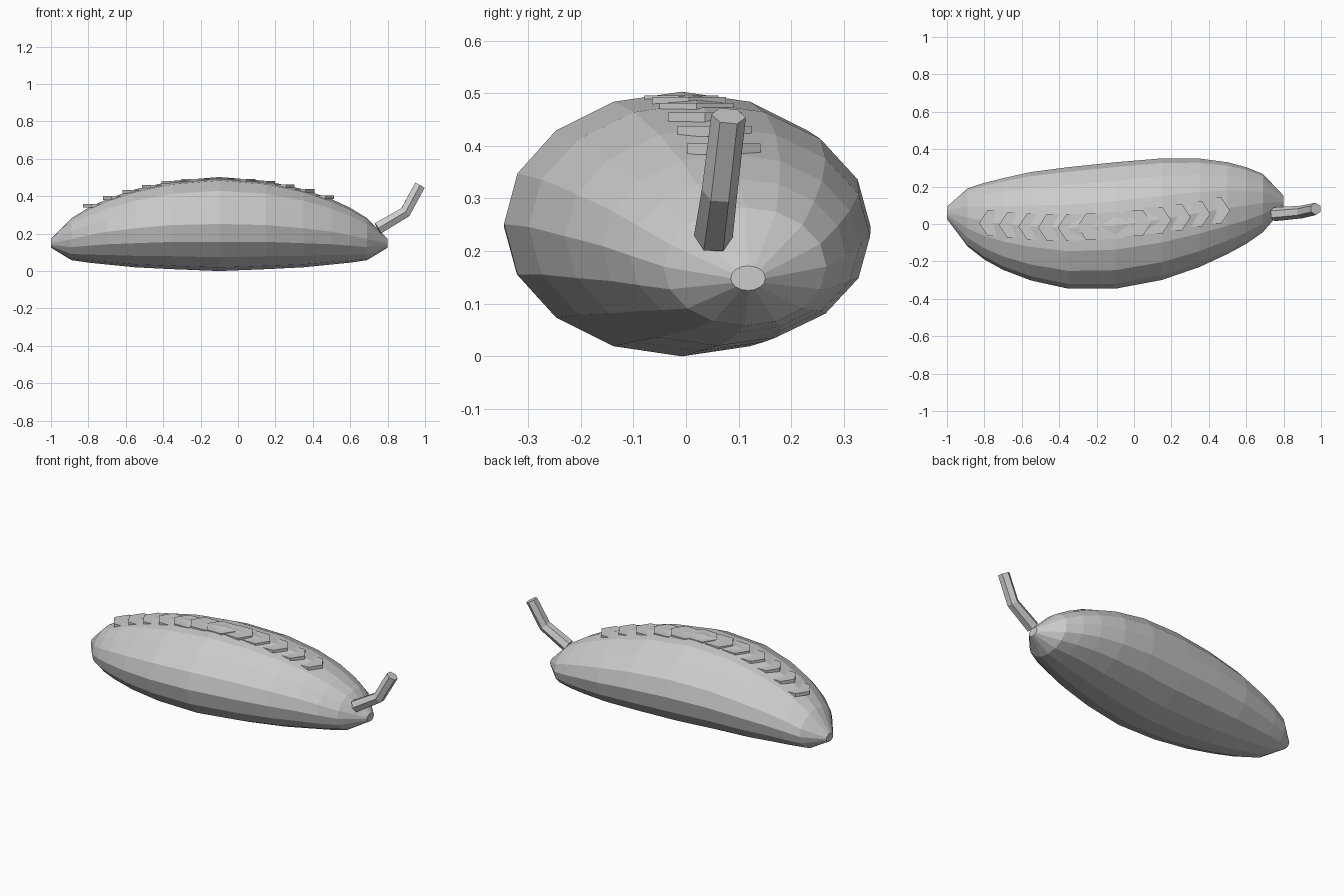
import bpy, bmesh, math
from mathutils import Vector

if "Cube" in bpy.data.objects:
    bpy.data.objects.remove(bpy.data.objects["Cube"], do_unlink=True)

grey = bpy.data.materials.new("plain_grey")
grey.use_nodes = True
colour = (0.6, 0.6, 0.6, 1)
grey.diffuse_color = colour
grey.node_tree.nodes["Principled BSDF"].inputs["Base Color"].default_value = colour


def loft(name, rings, sides):
    """Skin a capped tube through rings given as (centre, half axis u, half axis v)."""
    bm = bmesh.new()
    loops = []
    for centre, u, v in rings:
        angles = [2 * math.pi * i / sides for i in range(sides)]
        loops.append([bm.verts.new(centre + u * math.cos(a) + v * math.sin(a)) for a in angles])
    for a, b in zip(loops, loops[1:]):
        for i in range(sides):
            j = (i + 1) % sides
            bm.faces.new((a[i], a[j], b[j], b[i]))
    bm.faces.new(loops[0])
    bm.faces.new(loops[-1])
    bmesh.ops.recalc_face_normals(bm, faces=bm.faces)
    mesh = bpy.data.meshes.new(name)
    bm.to_mesh(mesh)
    bm.free()
    mesh.materials.append(grey)
    obj = bpy.data.objects.new(name, mesh)
    bpy.context.collection.objects.link(obj)
    return obj


MIDDLE = -0.1

# Half profile from the middle outwards: distance, half width, bottom, top
half = [(0, .338, 0, .503), (.25, .325, .01, .482), (.45, .29, .02, .437), (.6, .245, .035, .385),
        (.7, .205, .045, .338), (.79, .155, .058, .283), (.9, .033, .125, .172)]
profile = [(MIDDLE - d, w, b, t) for d, w, b, t in reversed(half)]
profile += [(MIDDLE + d, w, b, t) for d, w, b, t in half[1:]]

# Sideways bend of the body at each ring
bend = [.06, .035, .015, 0, -.012, -.021, -.008, .026, .06, .085, .099, .112, .118]


def bend_at(x):
    for (p, q), (m, n) in zip(zip(profile, profile[1:]), zip(bend, bend[1:])):
        if x <= q[0]:
            return m + (n - m) * (x - p[0]) / (q[0] - p[0])
    return bend[-1]


# Body
loft("body", [(Vector((x, y, (b + t) / 2)), Vector((0, w, 0)), Vector((0, 0, (t - b) / 2)))
              for (x, w, b, t), y in zip(profile, bend)], 16)

# Row of flat six-sided scales along the back
for i in range(12):
    x = -.735 + .105 * i
    z = .486 - .34 * (x - MIDDLE) ** 2
    u, v = Vector((.093, 0, 0)), Vector((0, .081, 0))
    u.y = 0
    loft(f"back_scale_{i + 1}", [(Vector((x, bend_at(x), z + s)), u, v) for s in (-.01, .01)], 6)

# Bent stem with a mitred elbow
path = [Vector(p) for p in ((.748, .052, .228), (.895, .064, .315), (.972, .081, .457))]
first, last = (path[1] - path[0]).normalized(), (path[2] - path[1]).normalized()
rings = []
for point, direction, radius in zip(path, (first, (first + last).normalized(), last), (.037, .034, .033)):
    side = Vector((0, 1, 0))
    side = (side - direction * side.dot(direction)).normalized()
    rings.append((point, side * radius, direction.cross(side) * radius))
loft("stem", rings, 6)
